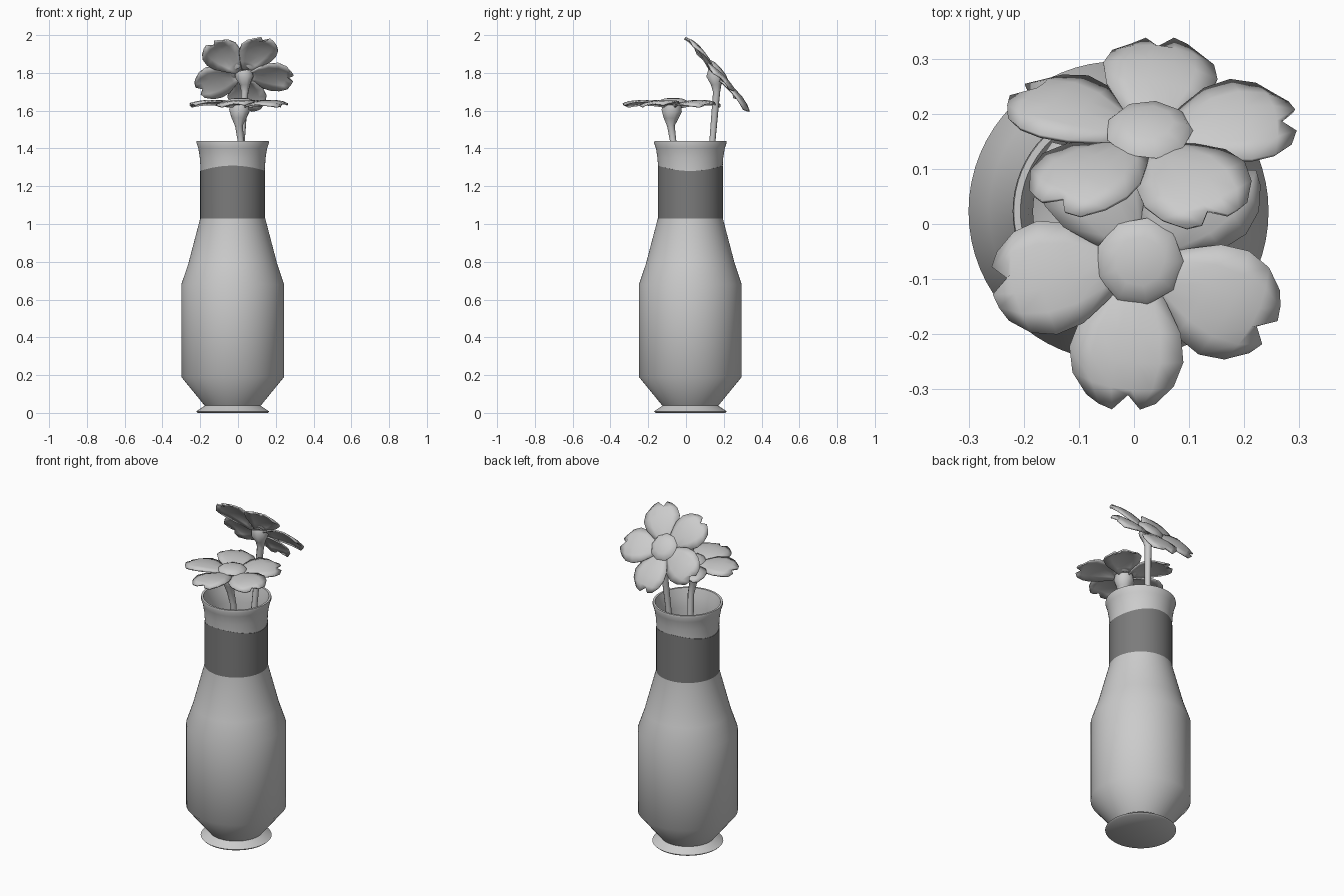
import bpy, bmesh, math
from mathutils import Matrix, Vector

if "Cube" in bpy.data.objects:
    bpy.data.objects.remove(bpy.data.objects["Cube"])

VASE_AXIS = Matrix.Translation((-0.028, 0.023, 0))


def finish(name, bm, matrix=Matrix(), angle=60):
    """Turn a bmesh into a smooth-shaded object."""
    bmesh.ops.recalc_face_normals(bm, faces=bm.faces)
    mesh = bpy.data.meshes.new(name)
    bm.to_mesh(mesh)
    bm.free()
    obj = bpy.data.objects.new(name, mesh)
    bpy.context.collection.objects.link(obj)
    obj.matrix_world = matrix
    smooth(obj, angle)
    return obj


def smooth(obj, angle):
    bpy.ops.object.select_all(action='DESELECT')
    obj.select_set(True)
    bpy.context.view_layer.objects.active = obj
    bpy.ops.object.shade_smooth_by_angle(angle=math.radians(angle))


def lathe(profile, steps, closed=False):
    """Spin a list of (radius, height) points about z."""
    bm = bmesh.new()
    verts = [bm.verts.new((r, 0, z)) for r, z in profile]
    edges = [bm.edges.new(pair) for pair in zip(verts, verts[1:])]
    if closed:
        edges.append(bm.edges.new((verts[-1], verts[0])))
    bmesh.ops.spin(bm, geom=verts + edges, cent=(0, 0, 0), axis=(0, 0, 1),
                   angle=math.tau, steps=steps, use_merge=True)
    bmesh.ops.remove_doubles(bm, verts=bm.verts, dist=0.0005)
    return bm


# Vase: foot, body, neck, flared lip and hollow inside
vase_profile = [
    (0, 0.02), (0.185, 0), (0.193, 0.008), (0.148, 0.038), (0.272, 0.19),
    (0.272, 0.68), (0.235, 0.79), (0.172, 1.03), (0.17, 1.29), (0.174, 1.35),
    (0.182, 1.4), (0.192, 1.43), (0.19, 1.44), (0.178, 1.44), (0.164, 1.39),
    (0.155, 1.33), (0.157, 1.03), (0.255, 0.68), (0.255, 0.2), (0.14, 0.07), (0, 0.07)]
finish("vase", lathe(vase_profile, 64), VASE_AXIS)

# Neck band with a gently waving upper edge
bm = lathe([(0.166, 1.03), (0.172, 1.03), (0.172, 1.295), (0.166, 1.295)], 64, True)
for v in bm.verts:
    if v.co.z > 1.2:
        v.co.z -= 0.014 * math.cos(2 * math.atan2(v.co.y, v.co.x))
band = finish("neck_band", bm, VASE_AXIS, 40)
dark = bpy.data.materials.new("dark_band")
dark.use_nodes = True
shade = (0.2, 0.2, 0.2, 1)
dark.diffuse_color = shade
dark.node_tree.nodes["Principled BSDF"].inputs["Base Color"].default_value = shade
band.data.materials.append(dark)


# Petal rows: distance from centre, half width, height
PETAL_ROWS = [(0.03, 0.025, -0.012), (0.07, 0.058, 0), (0.12, 0.092, 0.008),
              (0.17, 0.104, 0.01), (0.215, 0.092, 0.004), (0.25, 0.062, -0.006)]


def petal(name, matrix, notch):
    """A cupped petal along +x with a small split in its tip."""
    bm = bmesh.new()
    columns = [-1, -0.6, -0.2, 0.2, 0.6, 1]
    grid = []
    for i, (dist, half, height) in enumerate(PETAL_ROWS):
        t = i / (len(PETAL_ROWS) - 1)
        row = []
        for j, c in enumerate(columns):
            bulge = 0.022 * t * (1 - c * c)
            if i == len(PETAL_ROWS) - 1 and j == notch:
                bulge -= 0.03
            row.append(bm.verts.new((dist + bulge, half * c, height - 0.012 * c * c)))
        grid.append(row)
    for low, high in zip(grid, grid[1:]):
        for j in range(len(columns) - 1):
            bm.faces.new((low[j], high[j], high[j + 1], low[j + 1]))
    obj = finish(name, bm, matrix, 50)
    solid = obj.modifiers.new("thickness", 'SOLIDIFY')
    solid.thickness = 0.008
    solid.offset = 0


def stem(name, path):
    """A tapered tube through (x, y, z, radius) points, widening into the calyx."""
    curve = bpy.data.curves.new(name, 'CURVE')
    curve.dimensions = '3D'
    curve.bevel_depth = 1
    curve.bevel_resolution = 2
    curve.use_fill_caps = True
    line = curve.splines.new('POLY')
    line.points.add(len(path) - 1)
    for point, (x, y, z, radius) in zip(line.points, path):
        point.co = (x, y, z, 1)
        point.radius = radius
    obj = bpy.data.objects.new(name, curve)
    bpy.context.collection.objects.link(obj)
    bpy.ops.object.select_all(action='DESELECT')
    obj.select_set(True)
    bpy.context.view_layer.objects.active = obj
    bpy.ops.object.convert(target='MESH')
    smooth(bpy.context.object, 50)


def flower(name, centre, tilt, turn, path):
    frame = Matrix.Translation(centre) @ Matrix.Rotation(math.radians(tilt), 4, 'X')
    for k in range(5):
        spin = Matrix.Rotation(math.radians(turn + 72 * k), 4, 'Z')
        twist = Matrix.Rotation(math.radians(5), 4, 'X')
        petal(f"{name}_petal_{k + 1}", frame @ spin @ twist, 2 + k % 2)
    # Domed flower centre
    dome = [(0, 0.026), (0.045, 0.023), (0.07, 0.014), (0.08, 0.002), (0.06, -0.012), (0, -0.014)]
    finish(f"{name}_centre", lathe(dome, 9), frame)
    stem(f"{name}_stem", path)


flower("front_flower", (0.01, -0.068, 1.642), 0, 46, [
    (-0.02, 0.02, 0.3, 0.018), (0.015, -0.068, 1.44, 0.018), (0.005, -0.08, 1.52, 0.022),
    (0.005, -0.079, 1.56, 0.042), (0.007, -0.076, 1.6, 0.058), (0.01, -0.07, 1.635, 0.05)])
flower("back_flower", (0.027, 0.168, 1.805), -50, 11, [
    (-0.03, 0.04, 0.3, 0.017), (0.02, 0.14, 1.44, 0.017), (0.036, 0.162, 1.7, 0.02),
    (0.037, 0.16, 1.74, 0.03), (0.035, 0.155, 1.775, 0.05), (0.03, 0.163, 1.8, 0.05)])
